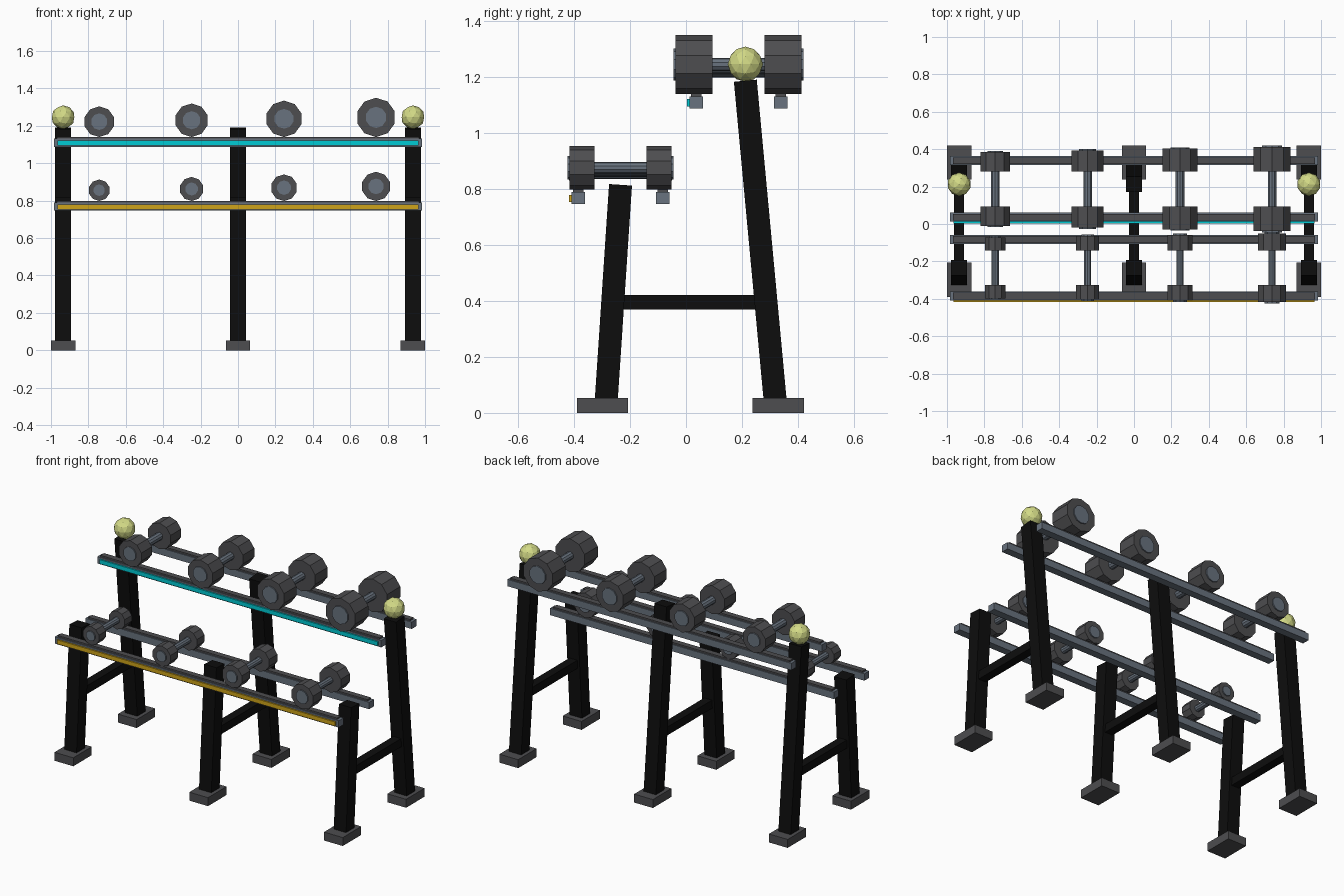
import bpy, math
from mathutils import Vector

if "Cube" in bpy.data.objects:
    bpy.data.objects.remove(bpy.data.objects["Cube"])


def mat(name, rgb):
    m = bpy.data.materials.new(name)
    m.diffuse_color = (*rgb, 1)
    m.use_nodes = True
    m.node_tree.nodes["Principled BSDF"].inputs["Base Color"].default_value = m.diffuse_color
    return m


BLACK = mat("black_steel", (0.004, 0.004, 0.004))
GREY = mat("dark_grey_rubber", (0.075, 0.075, 0.08))
SLATE = mat("slate_metal", (0.14, 0.17, 0.21))
CYAN = mat("cyan_trim", (0.0, 0.6, 0.66))
AMBER = mat("amber_trim", (0.62, 0.37, 0.01))
LIME = mat("pale_lime", (0.65, 0.7, 0.24))


def finish(name, m):
    o = bpy.context.object
    o.name = name
    o.data.materials.append(m)
    return o


def box(name, m, x, y, z):
    """Box from (min, max) ranges."""
    r = (x, y, z)
    bpy.ops.mesh.primitive_cube_add(size=1, location=[(a + b) / 2 for a, b in r])
    o = finish(name, m)
    o.scale = [b - a for a, b in r]
    return o


def beam(name, m, x, p, q, wx, wd):
    """Square bar at given x between (y, z) points p and q."""
    p, q = Vector((x, *p)), Vector((x, *q))
    d = q - p
    bpy.ops.mesh.primitive_cube_add(size=1, location=(p + q) / 2)
    o = finish(name, m)
    o.scale = (wx, wd, d.length)
    o.rotation_euler.x = -math.atan2(d.y, d.z)
    return o


def rod(name, m, x, z, r, y0, y1, sides=10):
    """Flat-sided cylinder along y."""
    bpy.ops.mesh.primitive_cylinder_add(vertices=sides, radius=r, depth=y1 - y0,
                                        location=(x, (y0 + y1) / 2, z),
                                        rotation=(math.pi / 2, 0, 0))
    return finish(name, m)


# Three A-shaped side frames with feet and crossbars
for x in (-0.935, 0, 0.935):
    beam("front_leg", BLACK, x, (-0.286, 0.03), (-0.234, 0.815), 0.085, 0.082)
    beam("back_leg", BLACK, x, (0.320, 0.03), (0.212, 1.187), 0.085, 0.082)
    box("crossbar", BLACK, (x - 0.027, x + 0.027), (-0.26, 0.29), (0.37, 0.422))
    box("front_foot", GREY, (x - 0.065, x + 0.065), (-0.39, -0.207), (0, 0.053))
    box("back_foot", GREY, (x - 0.065, x + 0.065), (0.238, 0.421), (0, 0.053))

# Ball finials on the outer back legs
for x in (-0.935, 0.935):
    bpy.ops.mesh.primitive_ico_sphere_add(subdivisions=2, radius=0.063,
                                          location=(x, 0.212, 1.246))
    finish("ball_finial", LIME)

# Two tiers: (centre y, pad top z, trim, first and last head radius, head length, grip radius)
tiers = [
    ("upper", 0.1875, 1.140, CYAN, (0.082, 0.105), (0.104, 0.132), 0.024),
    ("lower", -0.234, 0.798, AMBER, (0.0575, 0.078), (0.070, 0.090), 0.020),
]
for tier, yc, top, trim, radii, lengths, grip in tiers:
    # Rails with rubber pads
    for s in (-1, 1):
        y = yc + s * 0.151
        box(tier + "_rail", SLATE, (-0.985, 0.985), (y - 0.024, y + 0.024), (top - 0.052, top - 0.009))
        box(tier + "_rail_pad", GREY, (-0.968, 0.968), (y - 0.018, y + 0.018), (top - 0.010, top + 0.001))
    # Coloured strip on the front rail
    yf = yc - 0.175
    box(tier + "_trim_strip", trim, (-0.965, 0.965), (yf - 0.009, yf + 0.001), (top - 0.045, top - 0.019))

    # Dumbbells growing from left to right
    for i, x in enumerate((-0.742, -0.248, 0.246, 0.738)):
        t = i / 3
        r = radii[0] + t * (radii[1] - radii[0])
        n = lengths[0] + t * (lengths[1] - lengths[0])
        z = top + r
        rod(tier + "_dumbbell_grip", SLATE, x, z, grip, yc - 0.1, yc + 0.1)
        for s in (-1, 1):
            a, b = 0.093, 0.093 + n
            rod(tier + "_dumbbell_head", GREY, x, z, r, *sorted((yc + s * a, yc + s * b)))
            rod(tier + "_dumbbell_cap", SLATE, x, z, r * 0.54,
                *sorted((yc + s * (b - 0.01), yc + s * (b + 0.007))))
